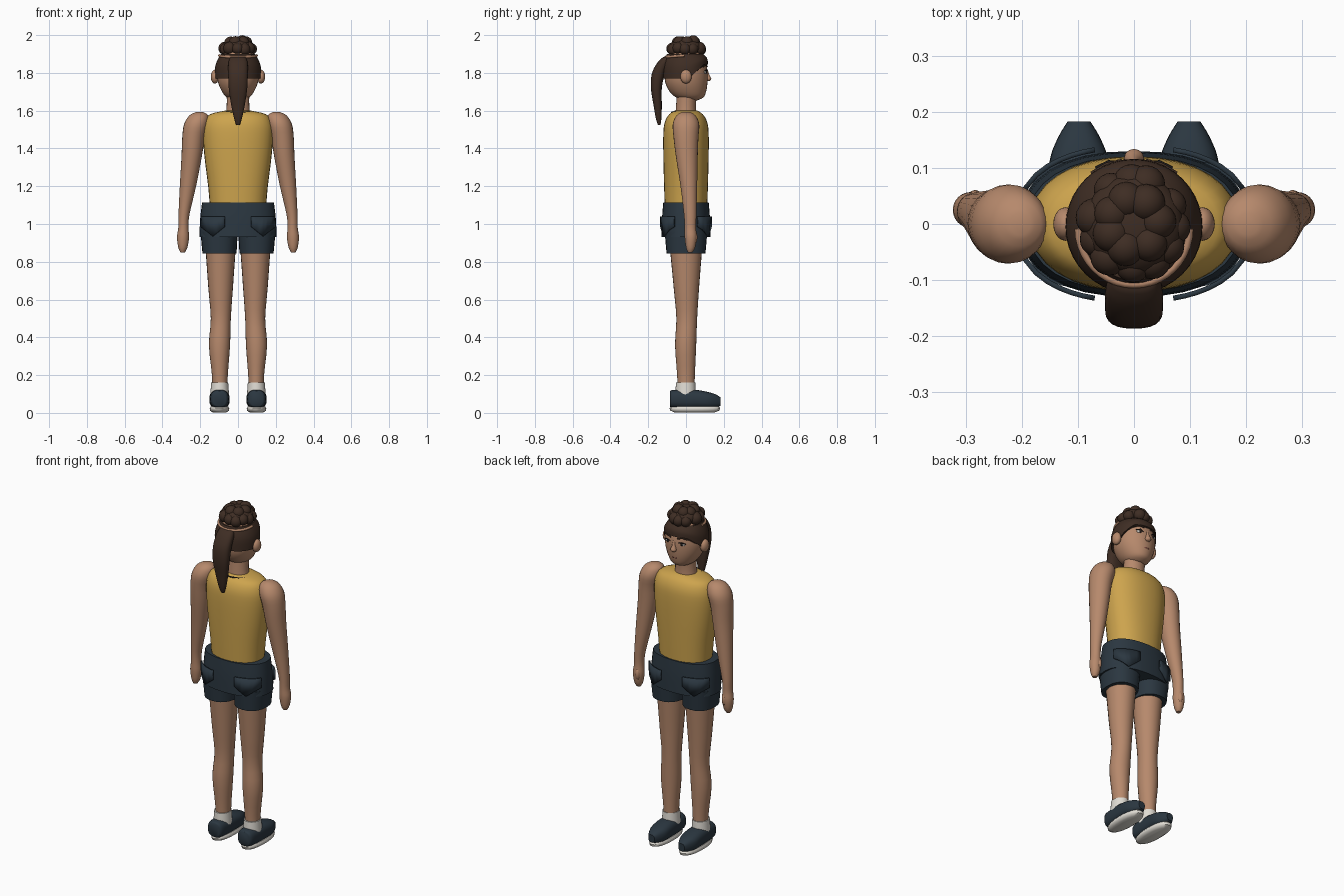
import bpy, bmesh, math, random
from mathutils import Matrix, Vector

cube = bpy.data.objects.get("Cube")
if cube:
    bpy.data.objects.remove(cube, do_unlink=True)


def material(name, r, g, b):
    m = bpy.data.materials.new(name)
    m.use_nodes = True
    m.diffuse_color = (r, g, b, 1)
    m.node_tree.nodes["Principled BSDF"].inputs["Base Color"].default_value = (r, g, b, 1)
    return m


skin = material("skin", 0.47, 0.25, 0.15)
yellow = material("yellow_cloth", 0.61, 0.37, 0.075)
navy = material("navy_cloth", 0.024, 0.038, 0.052)
brown = material("brown_hair", 0.048, 0.026, 0.017)
white = material("white_cloth", 0.75, 0.72, 0.66)
black = material("black", 0.012, 0.01, 0.01)
lip = material("lip", 0.22, 0.07, 0.055)


def finish(name, bm, mat, angle=50):
    bmesh.ops.recalc_face_normals(bm, faces=bm.faces)
    mesh = bpy.data.meshes.new(name)
    bm.to_mesh(mesh)
    bm.free()
    ob = bpy.data.objects.new(name, mesh)
    bpy.context.collection.objects.link(ob)
    mesh.materials.append(mat)
    bpy.ops.object.select_all(action='DESELECT')
    ob.select_set(True)
    bpy.context.view_layer.objects.active = ob
    bpy.ops.object.shade_smooth_by_angle(angle=math.radians(angle))
    return ob


def smooth_rings(rings, steps):
    # Spline through the given cross-sections
    out = []
    for i in range(len(rings) - 1):
        quad = [Vector(rings[max(0, min(len(rings) - 1, i + k))]) for k in (-1, 0, 1, 2)]
        a, b, c, d = quad
        for s in range(steps):
            t = s / steps
            out.append(0.5 * (2 * b + (c - a) * t + (2 * a - 5 * b + 4 * c - d) * t ** 2
                              + (3 * b - a - 3 * c + d) * t ** 3))
    return out + [Vector(rings[-1])]


def loft(name, rings, mat, side=1, power=2.0, steps=3, seg=24, along_y=False, shape=None):
    # Each ring: height along the axis, centre u, centre v, half width u, half width v
    bm = bmesh.new()
    loops = []
    for h, cu, cv, ru, rv in smooth_rings(rings, steps):
        loop = []
        for i in range(seg):
            a = math.tau * i / seg
            c, s = math.cos(a), math.sin(a)
            u = side * (cu + ru * math.copysign(abs(c) ** (2 / power), c))
            v = cv + rv * math.copysign(abs(s) ** (2 / power), s)
            co = Vector((u, h, v)) if along_y else Vector((u, v, h))
            loop.append(bm.verts.new(shape(co) if shape else co))
        loops.append(loop)
    for lo, hi in zip(loops, loops[1:]):
        for i in range(seg):
            j = (i + 1) % seg
            bm.faces.new((lo[i], lo[j], hi[j], hi[i]))
    bm.faces.new(loops[0])
    bm.faces.new(loops[-1])
    return finish(name, bm, mat)


def balls(name, mat, items, detail=3):
    bm = bmesh.new()
    for centre, size in items:
        m = Matrix.Translation(centre) @ Matrix.Diagonal((*size, 1))
        bmesh.ops.create_icosphere(bm, subdivisions=detail, radius=1, matrix=m)
    return finish(name, bm, mat)


def tube(name, points, radius, mat):
    cu = bpy.data.curves.new(name, 'CURVE')
    cu.dimensions = '3D'
    cu.bevel_depth = radius
    cu.bevel_resolution = 2
    cu.use_fill_caps = True
    cu.materials.append(mat)
    sp = cu.splines.new('POLY')
    sp.points.add(len(points) - 1)
    for p, co in zip(sp.points, points):
        p.co = (*co, 1)
    ob = bpy.data.objects.new(name, cu)
    bpy.context.collection.objects.link(ob)


# Torso and neck
loft("tank_top", [(1.08, 0, 0, .148, .112), (1.2, 0, 0, .158, .116), (1.36, 0, 0, .178, .12),
                  (1.48, 0, 0, .186, .12), (1.54, 0, 0, .178, .112), (1.58, 0, 0, .15, .09),
                  (1.6, 0, 0, .07, .06)], yellow, power=2.2, seg=32)
loft("neck", [(1.56, 0, 0, .068, .058), (1.62, 0, 0, .06, .053), (1.7, 0, .005, .06, .053)], skin)
tube("neckline", [(.09 * math.cos(a), .075 * math.sin(a) + .025 * max(0, math.sin(a)) ** 3,
                   1.592 - .045 * max(0, math.sin(a)) ** 3)
                  for a in (math.tau * i / 32 for i in range(33))], .004, black)

# Shorts
loft("shorts_hips", [(.93, 0, 0, .205, .13), (1.03, 0, 0, .2, .127), (1.115, 0, 0, .19, .12)],
     navy, power=2.3, seg=32)


def pocket(name, side, back):
    # Pointed patch that follows the curve of the hips
    bm = bmesh.new()
    rows = []
    for i in range(7):
        t = i / 6
        x = .07 + .125 * t
        y = .133 * (1 - (x / .209) ** 2.3) ** (1 / 2.3) + .004
        low = .935 + .05 * abs(2 * t - 1)
        rows.append([bm.verts.new((side * x, back * y, z)) for z in (low, 1.04)])
    for a, b in zip(rows, rows[1:]):
        bm.faces.new((a[0], b[0], b[1], a[1]))
    ob = finish(name, bm, navy)
    mod = ob.modifiers.new("thickness", 'SOLIDIFY')
    mod.thickness = .009
    mod.offset = 0


for side, word in ((1, "left"), (-1, "right")):
    for back, end in ((1, "front"), (-1, "back")):
        pocket(f"{word}_{end}_pocket", side, back)
    loft(f"{word}_shorts_leg", [(.843, .098, 0, .09, .103), (.96, .1, 0, .099, .113)],
         navy, side, power=2.3)

    # Leg, sock and shoe
    loft(f"{word}_leg", [(.1, .096, 0, .04, .044), (.2, .096, 0, .042, .047),
                         (.36, .098, -.002, .056, .056), (.5, .091, .004, .053, .055),
                         (.66, .092, .002, .065, .067), (.9, .092, 0, .082, .088)], skin, side)
    loft(f"{word}_sock", [(.09, .097, -.002, .05, .055), (.162, .097, -.002, .045, .051)],
         white, side)
    loft(f"{word}_shoe", [(-.086, .098, .075, .034, .04), (-.07, .098, .074, .047, .047),
                          (0, .098, .073, .052, .051), (.06, .098, .072, .054, .049),
                          (.115, .098, .067, .052, .044), (.155, .098, .063, .037, .036),
                          (.183, .098, .06, .02, .022)], navy, side, power=2.6, along_y=True)
    loft(f"{word}_sole", [(.002, .098, .045, .036, .105), (.012, .098, .047, .05, .13),
                          (.025, .098, .047, .052, .134), (.034, .098, .047, .046, .125)],
         white, side, power=2.2, steps=1)

    # Arm with closed hand
    loft(f"{word}_arm", [(.85, .293, .022, .012, .012), (.875, .292, .024, .024, .024),
                         (.93, .291, .025, .032, .032), (.98, .289, .023, .027, .03),
                         (1.05, .286, .022, .029, .033), (1.2, .265, .015, .043, .044),
                         (1.36, .245, .004, .054, .058), (1.46, .235, 0, .06, .066),
                         (1.53, .22, 0, .065, .07), (1.575, .207, 0, .05, .05),
                         (1.593, .203, 0, .018, .02)], skin, side)
    balls(f"{word}_thumb", skin, [((side * .283, .045, .93), (.014, .016, .036))], 2)

    # Ear, eye, brow
    balls(f"{word}_ear", skin, [((side * .122, 0, 1.78), (.022, .03, .037))])
    balls(f"{word}_eye", white, [((side * .045, .1, 1.805), (.019, .008, .009))])
    balls(f"{word}_iris", black, [((side * .045, .105, 1.805), (.008, .006, .008))], 2)
    tube(f"{word}_lashes", [(side * .023, .108, 1.808), (side * .045, .111, 1.817),
                            (side * .068, .1, 1.81)], .003, black)
    tube(f"{word}_brow", [(side * .022, .112, 1.835), (side * .05, .105, 1.843),
                          (side * .075, .09, 1.833)], .004, brown)

# Head, nose and mouth
loft("head", [(1.655, 0, .025, .03, .035), (1.67, 0, .02, .06, .072), (1.7, 0, .01, .084, .096),
              (1.75, 0, .002, .106, .112), (1.81, 0, 0, .113, .114), (1.87, 0, -.003, .1, .104),
              (1.91, 0, -.005, .075, .08)], skin, seg=32)
loft("nose", [(1.757, 0, .115, .01, .01), (1.768, 0, .117, .018, .017),
              (1.79, 0, .112, .011, .012), (1.82, 0, .108, .006, .006)], skin, seg=12)
tube("mouth", [(-.028, .097, 1.714), (-.01, .106, 1.718), (.01, .106, 1.718),
               (.028, .097, 1.714)], .005, lip)


# Hair cap with a hairline that rises over the face
def hairline(co):
    rise = min(1, max(0, (co.y - .015) / .08)) * .075
    co.z += rise * max(0, 1.9 - co.z) / .13
    return co


loft("hair_cap", [(1.77, 0, -.004, .122, .12), (1.83, 0, -.005, .121, .119),
                  (1.87, 0, -.005, .108, .11), (1.9, 0, -.005, .09, .095)],
     brown, seg=40, shape=hairline)

# Hair tie around the back of the crown
tube("hair_tie", [(.099 * math.cos(a), .1 * math.sin(a) - .008, 1.892 + .008 * math.sin(a))
                  for a in (math.pi + math.pi * i / 20 for i in range(21))], .007, skin)

# Curly bun: a core with lumps around it
random.seed(4)
lumps = [((0, 0, 1.935), (.088, .09, .05))]
for count, reach, height, size in ((11, .07, 1.93, .034), (7, .042, 1.965, .034)):
    for i in range(count):
        a = math.tau * i / count + random.uniform(-.15, .15)
        r = size * random.uniform(.9, 1.05)
        lumps.append(((reach * math.cos(a), reach * math.sin(a) * 1.05,
                       height + random.uniform(-.008, .002)), (r, r, r)))
balls("curly_bun", brown, lumps)

# Ponytail
loft("ponytail", [(1.525, 0, -.142, .01, .007), (1.56, 0, -.145, .021, .015),
                  (1.63, 0, -.15, .036, .022), (1.72, 0, -.157, .049, .029),
                  (1.8, 0, -.145, .052, .035), (1.86, 0, -.115, .05, .032),
                  (1.885, 0, -.098, .038, .02)], brown, power=2.5)
